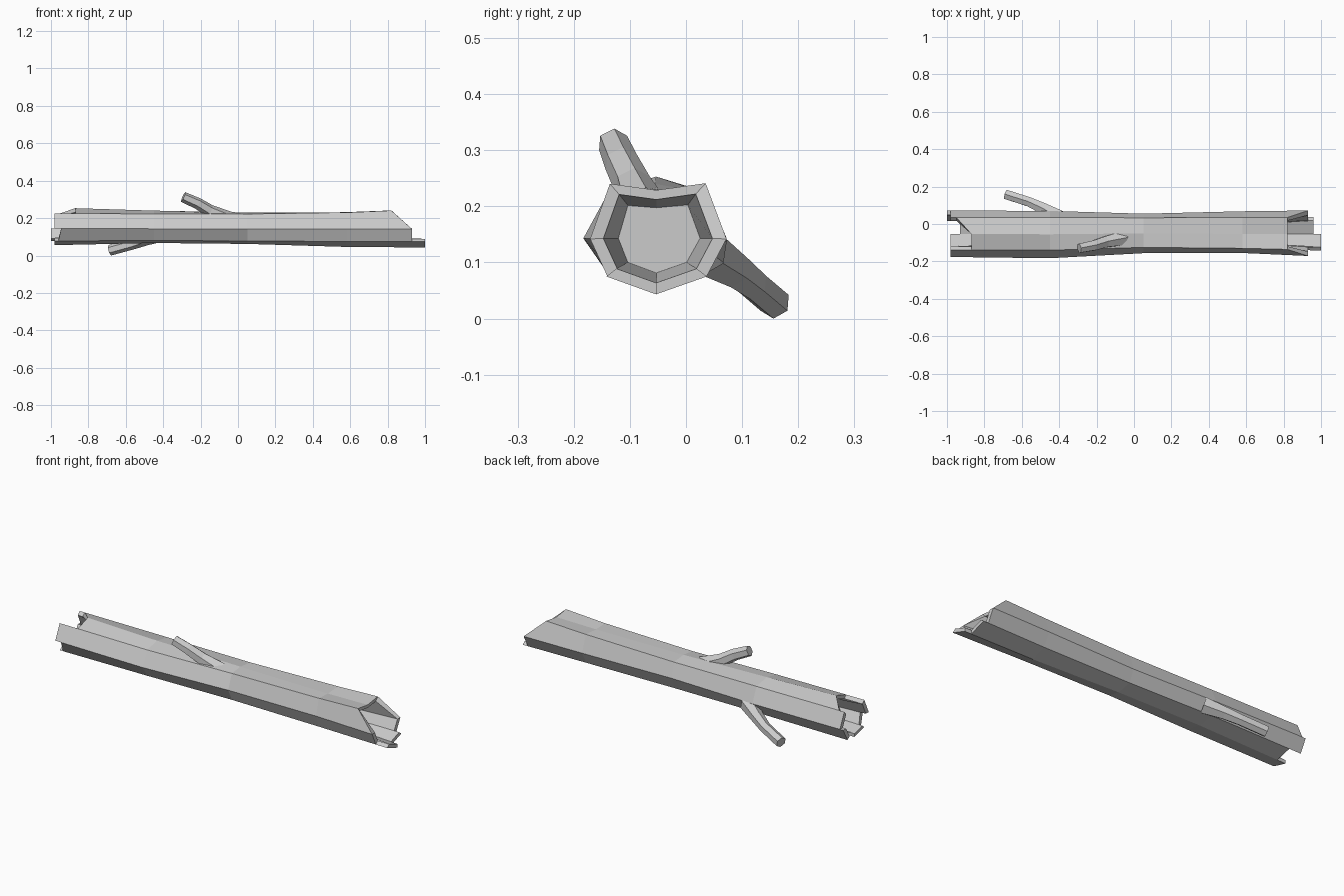
import bpy, bmesh, math
from mathutils import Vector

if "Cube" in bpy.data.objects:
    bpy.data.objects.remove(bpy.data.objects["Cube"])

# Trunk cross-sections (y, z): eight spokes starting at top centre, going round by the front
SECTIONS = [
    (-1.00, [(-.053, .257), (-.138, .226), (-.176, .145), (-.138, .078), (-.053, .055), (.035, .078), (.072, .145), (.035, .226)]),
    (-0.45, [(-.055, .240), (-.140, .222), (-.183, .143), (-.138, .080), (-.053, .067), (.035, .082), (.070, .142), (.035, .224)]),
    (0.05, [(-.050, .230), (-.125, .222), (-.156, .142), (-.125, .078), (-.053, .062), (.028, .078), (.055, .142), (.033, .222)]),
    (0.58, [(-.053, .226), (-.130, .230), (-.155, .142), (-.130, .075), (-.053, .046), (.030, .075), (.068, .142), (.035, .232)]),
    (1.00, [(-.053, .231), (-.140, .248), (-.174, .142), (-.142, .075), (-.053, .043), (.038, .075), (.073, .142), (.035, .248)]),
]
# Broken end positions of each stave between spoke i and i+1
LEFT = [(-.87, -.87), (-.98, -.98), (-.945, -.96), (-.98, -.98), (-.93, -.93), (-1, -1), (-.98, -.98), (-.95, -.87)]
RIGHT = [(.82, .82), (.82, .93), (.93, .93), (1, 1), (.96, .96), (.93, .93), (.93, .82), (.82, .82)]
CENTRE = Vector((-.053, .145))


def point(spoke, x, scale=1.0):
    for (x0, a), (x1, b) in zip(SECTIONS, SECTIONS[1:]):
        if x <= x1:
            break
    p = Vector(a[spoke]).lerp(Vector(b[spoke]), (x - x0) / (x1 - x0))
    p = CENTRE + (p - CENTRE) * scale
    return Vector((x, p.x, p.y))


def finish(name, bm):
    bmesh.ops.remove_doubles(bm, verts=bm.verts, dist=1e-5)
    bmesh.ops.recalc_face_normals(bm, faces=bm.faces)
    mesh = bpy.data.meshes.new(name)
    bm.to_mesh(mesh)
    bm.free()
    obj = bpy.data.objects.new(name, mesh)
    bpy.context.collection.objects.link(obj)
    return obj


def build_trunk():
    bm = bmesh.new()

    def face(*pts):
        bm.faces.new([bm.verts.new(p) for p in pts])

    # Long bark faces between the inner sections
    xs = [s[0] for s in SECTIONS[1:-1]]
    for i in range(8):
        j = (i + 1) % 8
        for x0, x1 in zip(xs, xs[1:]):
            face(point(i, x0), point(j, x0), point(j, x1), point(i, x1))
    # Splintered hollow ends
    for ends, start, cap in ((LEFT, xs[0], -.70), (RIGHT, xs[-1], .66)):
        for i, (xa, xb) in enumerate(ends):
            j = (i + 1) % 8
            a, b = point(i, xa), point(j, xb)
            ai, bi = point(i, xa, .8), point(j, xb, .8)
            face(point(i, start), point(j, start), b, a)
            face(a, b, bi, ai)
            face(ai, bi, point(j, cap, .64), point(i, cap, .64))
            xn = ends[j][0]
            if abs(xn - xb) > .001:
                face(b, bi, point(j, xn, .8), point(j, xn))
        face(*[point(i, cap, .64) for i in range(8)])
    return finish("log_trunk", bm)


def build_branch(name, path, sides=6):
    bm = bmesh.new()
    pts = [Vector(p[:3]) for p in path]
    rings = []
    for k, p in enumerate(pts):
        d = (pts[min(k + 1, len(pts) - 1)] - pts[max(k - 1, 0)]).normalized()
        u = d.cross(Vector((0, 0, 1))).normalized()
        v = u.cross(d)
        ring = []
        for s in range(sides):
            t = math.tau * (s + .5) / sides
            ring.append(bm.verts.new(p + (u * math.cos(t) + v * math.sin(t)) * path[k][3]))
        rings.append(ring)
    for r0, r1 in zip(rings, rings[1:]):
        for s in range(sides):
            n = (s + 1) % sides
            bm.faces.new((r0[s], r0[n], r1[n], r1[s]))
    bm.faces.new(rings[-1])
    return finish(name, bm)


build_trunk()
# Branch stubs: x, y, z, radius along the path
build_branch("upper_branch", [(-.05, -.075, .192, .045), (-.15, -.095, .238, .034),
                              (-.215, -.115, .278, .031), (-.293, -.130, .313, .028)])
build_branch("lower_branch", [(-.40, .035, .120, .045), (-.49, .085, .088, .034),
                              (-.56, .118, .062, .029), (-.685, .158, .028, .029)])
